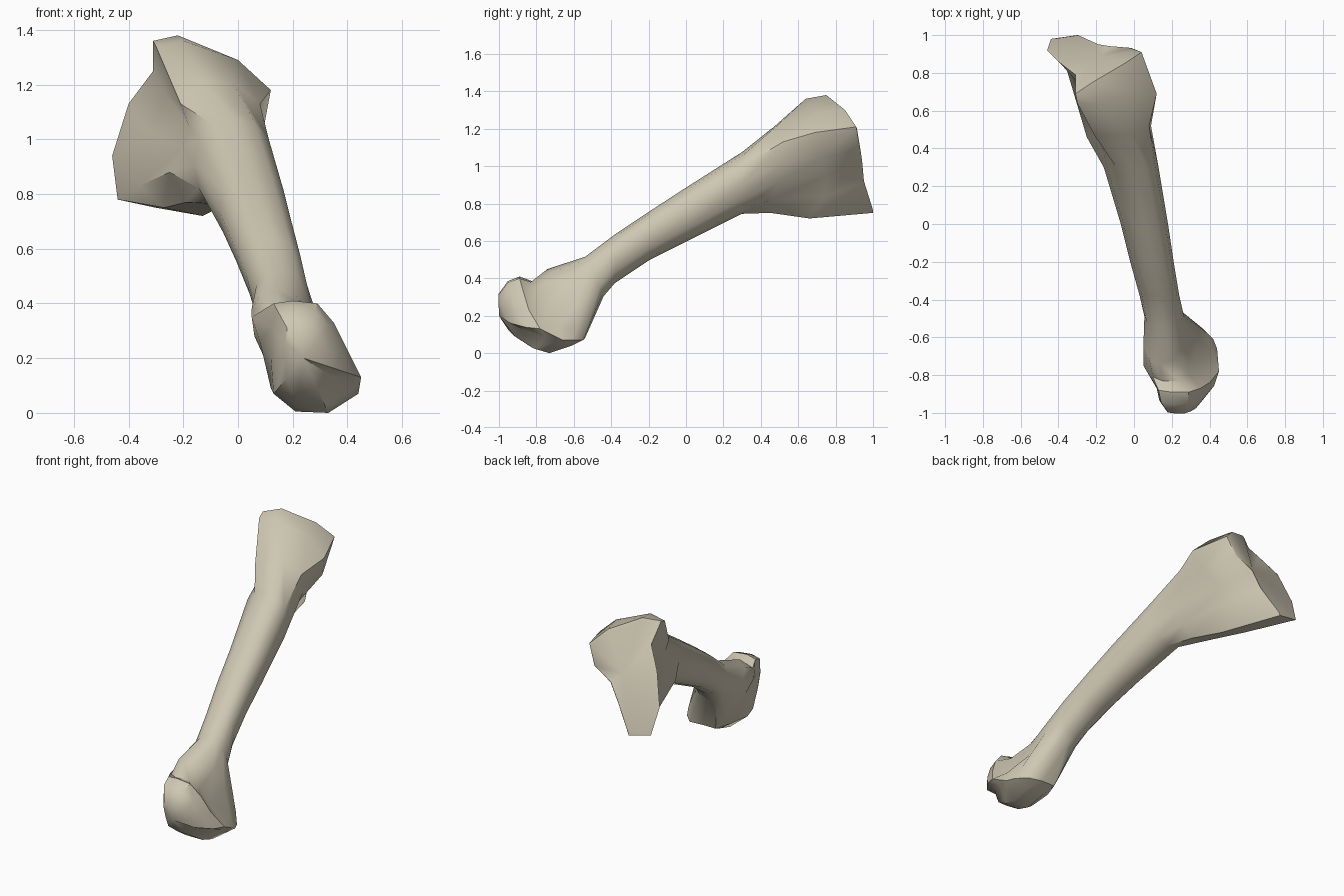
import bpy
import bmesh
import math
from mathutils import Vector

cube = bpy.data.objects.get("Cube")
if cube:
    bpy.data.objects.remove(cube, do_unlink=True)

SIDES = 12      # points in every ring, starting at the upper left
UNIT = 0.01     # rings are written in hundredths
BOXY = 0.88     # below one squares the shaft slightly


def ring_from(points):
    """Ring of hand placed points."""
    return [Vector(p) * UNIT for p in points]


def swell(value):
    """Push a sine or cosine outwards to fill the corners of an oval."""
    return math.copysign(abs(value) ** BOXY, value)


def oval(y, x, z, half_width, half_height, lean=0):
    """Oval ring across the shaft; lean tips its top towards the front."""
    ring = []
    for i in range(SIDES):
        angle = math.radians(120) - math.tau * i / SIDES
        across, rise = swell(math.cos(angle)), swell(math.sin(angle))
        ring.append(Vector((x + half_width * across,
                            y - lean * rise,
                            z + half_height * rise)) * UNIT)
    return ring


def shrink(ring, centre, amount, push):
    """Copy of a ring drawn in towards a centre and pushed along y."""
    centre = Vector(centre) * UNIT
    shift = Vector((0, push * UNIT, 0))
    return [p.lerp(centre, amount) + shift for p in ring]


def loft(name, rings, first_tip, last_tip, material, sharp_angle):
    """Skin a row of rings and close both ends with a fan."""
    bm = bmesh.new()
    loops = [[bm.verts.new(p) for p in ring] for ring in rings]
    for near, far in zip(loops, loops[1:]):
        for i in range(SIDES):
            j = (i + 1) % SIDES
            bm.faces.new((near[i], near[j], far[j], far[i]))
    for loop, tip in ((loops[0], first_tip), (loops[-1], last_tip)):
        point = bm.verts.new(Vector(tip) * UNIT)
        for i in range(SIDES):
            bm.faces.new((loop[i], loop[(i + 1) % SIDES], point))
    bmesh.ops.recalc_face_normals(bm, faces=bm.faces)
    mesh = bpy.data.meshes.new(name)
    bm.to_mesh(mesh)
    bm.free()
    mesh.materials.append(material)
    obj = bpy.data.objects.new(name, mesh)
    bpy.context.collection.objects.link(obj)
    bpy.ops.object.select_all(action='DESELECT')
    bpy.context.view_layer.objects.active = obj
    obj.select_set(True)
    bpy.ops.object.shade_smooth_by_angle(angle=math.radians(sharp_angle))
    return obj


# Material
bone = bpy.data.materials.new("pale bone")
bone.use_nodes = True
bone_colour = (0.62, 0.57, 0.45, 1)
bone.diffuse_color = bone_colour
bone.node_tree.nodes["Principled BSDF"].inputs["Base Color"].default_value = bone_colour

# Upper end: flat joint plate with a flange on one side
plate_rim = ring_from([
    (-31, 69, 136), (-22, 75, 138), (-5, 85, 130), (4, 91, 121),
    (-1, 93, 109), (-13, 94, 102), (-19, 95, 91), (-30, 100, 75),
    (-44, 98, 78), (-46, 92, 94), (-40, 86, 113), (-31, 79, 125)])
plate_centre = (-18, 89, 107)
plate_face = shrink(plate_rim, plate_centre, 0.06, 0.5)

# Flared body under the plate, hollow on both sides
flare = ring_from([
    (-30, 64, 134), (-20, 64, 136), (0, 70, 129), (12, 69, 118),
    (8, 73, 105), (-4, 75, 95), (-5, 74, 84), (-13, 66, 72),
    (-27, 71, 75), (-36, 83, 83), (-33, 80, 103), (-26, 71, 116)])

# Hollowed neck where the flare meets the shaft
neck = ring_from([
    (-21, 47, 113), (-13, 47, 121), (-2, 48, 121), (8, 52, 113),
    (9, 52, 102), (4, 50, 92), (0, 46, 82), (-7, 45, 75),
    (-19, 48, 77), (-25, 46, 88), (-20, 47, 97), (-18, 46, 105)])

# Shaft
shaft = [
    oval(30, -1.5, 91, 14.5, 16.5),
    oval(0, 5.5, 74, 12.5, 14.5),
    oval(-20, 9.5, 62.5, 11.5, 13),
    oval(-38, 13.5, 50.5, 10.5, 13),
    oval(-49, 16, 41, 10.5, 10.5, 5)]

# Lower end: spread above the condyle
spread = ring_from([
    (8, -71, 43), (14, -74, 45), (21, -72, 43), (27, -63, 38),
    (32, -59, 26), (39, -58, 14), (36, -55, 7), (26, -54, 8),
    (17, -54, 8), (12, -57, 15), (6, -61, 28), (5, -64, 38)])

# Groove with a side hollow behind the condyle lip
groove = ring_from([
    (10, -81, 38), (15, -83, 38), (24, -83, 38), (29, -80, 34),
    (32, -74, 23), (42, -68, 14), (42, -61, 7), (32, -61, 4),
    (19, -61, 5), (12, -66, 9), (8, -71, 26), (5, -75, 35)])

# Rounded condyle: its lip, then two rings of the dome
lip = ring_from([
    (13, -88, 40), (20, -89, 41), (29, -89, 40), (35, -87, 33),
    (40, -84, 23), (45, -78, 13), (44, -66, 7), (33, -73, 0),
    (21, -74, 0.5), (13, -80, 7), (12, -84, 20), (12, -87, 31)])
dome_core = (24, -83, 20)
dome = [shrink(lip, dome_core, 0.12, -7), shrink(lip, dome_core, 0.45, -14)]

# Whole bone in one skin
loft("long_bone",
     [plate_face, plate_rim, flare, neck, *shaft, spread, groove, lip, *dome],
     plate_centre, (24, -100, 20), bone, 40)
